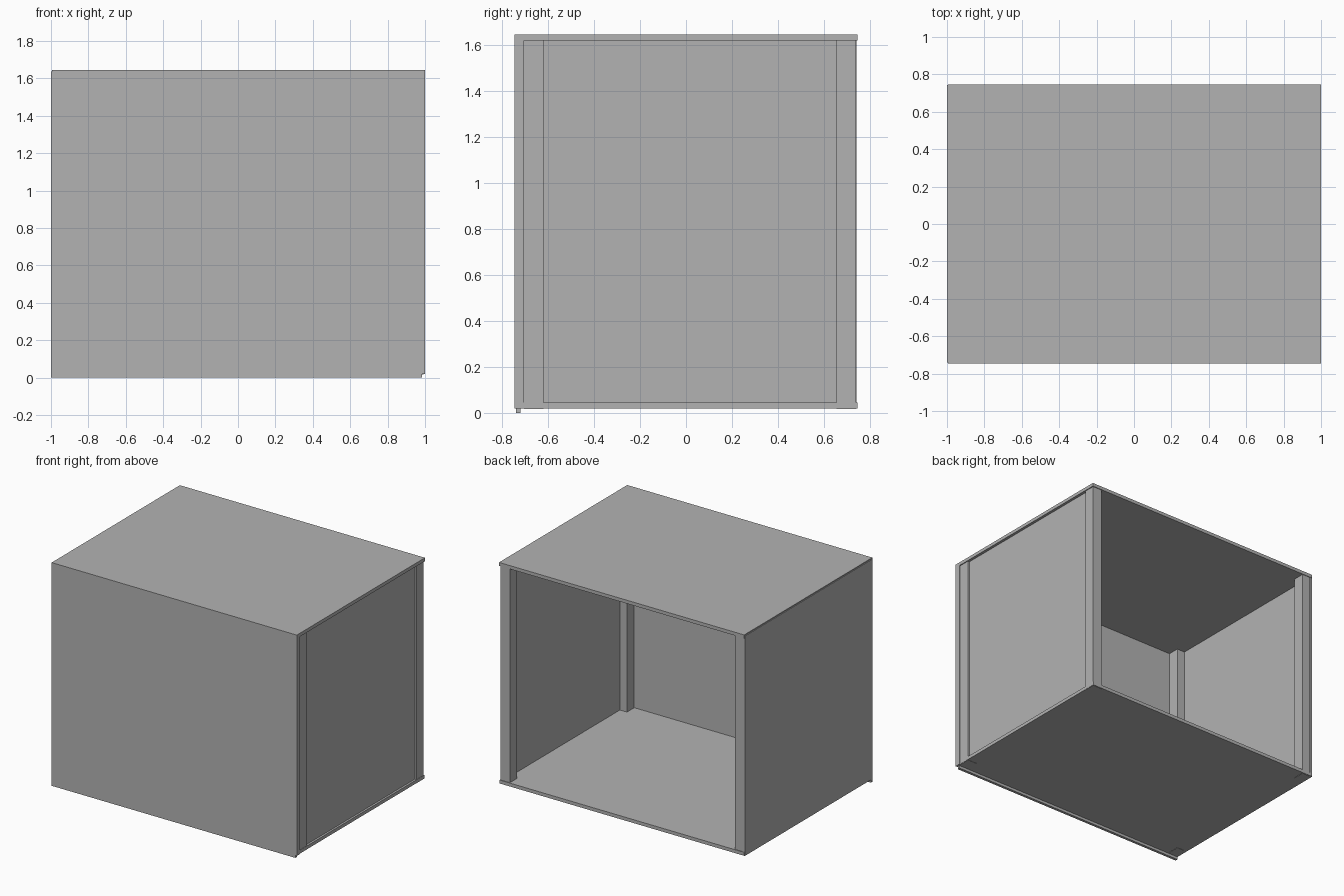
import bpy

cube = bpy.data.objects.get("Cube")
if cube:
    bpy.data.objects.remove(cube, do_unlink=True)

GREY = (0.45, 0.45, 0.45, 1.0)
grey = bpy.data.materials.new("plain grey")
grey.use_nodes = True
grey.diffuse_color = GREY
grey.node_tree.nodes["Principled BSDF"].inputs["Base Color"].default_value = GREY


def board(name, x, y, z):
    """Flat board spanning the given (low, high) ranges."""
    bpy.ops.mesh.primitive_cube_add(size=1)
    ob = bpy.context.object
    ob.name = name
    for v in ob.data.vertices:
        v.co = [lo + (c + 0.5) * (hi - lo) for c, (lo, hi) in zip(v.co, (x, y, z))]
    ob.data.materials.append(grey)
    return ob


BASE, FLOOR, CEILING, TOP = 0.02, 0.045, 1.62, 1.645
FRONT, BACK = -0.745, 0.745

# Top and bottom boards
board("top_board", (-0.995, 1.0), (FRONT, BACK), (CEILING, TOP))
board("bottom_board", (-0.995, 0.995), (-0.705, BACK), (BASE, FLOOR))

# Closed front with a narrow lip hanging below it
board("front_panel", (-0.995, 1.0), (FRONT, -0.705), (BASE, CEILING))
board("front_lip", (-1.0, 0.985), (-0.74, -0.72), (0.0, BASE))

# Corner posts
for side, x in (("right", (-0.98, -0.915)), ("left", (0.915, 0.993))):
    for end, y in (("front", (-0.705, -0.62)), ("back", (0.655, 0.74))):
        board(f"{end}_{side}_post", x, y, (0.018, CEILING))

# Plain outer panel on the right, recessed panel between posts on the left
board("right_side_panel", (-1.0, -0.98), (-0.74, 0.742), (BASE, 1.637))
board("left_side_panel", (0.972, 0.98), (-0.62, 0.655), (FLOOR, CEILING))
